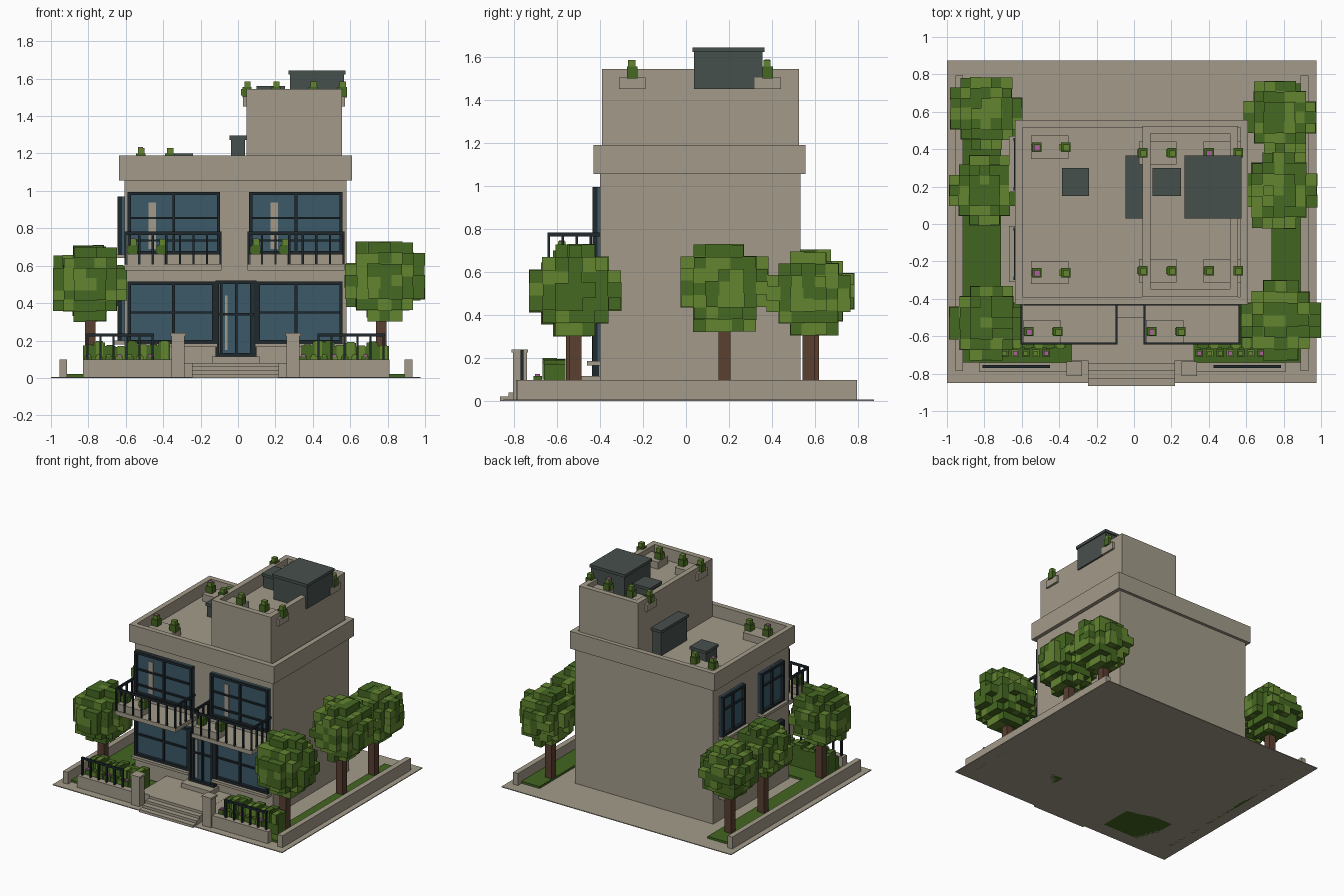
import bpy, bmesh, random
from mathutils import Vector

random.seed(4)
cube = bpy.data.objects.get("Cube")
if cube:
    bpy.data.objects.remove(cube)


def material(name, r, g, b):
    m = bpy.data.materials.new(name)
    m.use_nodes = True
    m.diffuse_color = (r, g, b, 1)
    node = m.node_tree.nodes["Principled BSDF"]
    node.inputs["Base Color"].default_value = (r, g, b, 1)
    node.inputs["Roughness"].default_value = 0.9
    return m


STONE = material("warm stone", .37, .33, .255)
SLATE = material("slate metal", .062, .08, .072)
GLASS = material("blue glass", .044, .1, .14)
FRAME = material("dark frame", .014, .022, .026)
LEAF = material("leaf green", .06, .14, .016)
LIGHT = material("light leaf green", .125, .235, .03)
LAWN = material("lawn green", .055, .13, .015)
BARK = material("brown bark", .1, .05, .03)
PINK = material("pink petals", .42, .12, .34)


def build(name, boxes, *mats):
    """Join boxes (x0, x1, y0, y1, z0, z1[, material slot]) into one object."""
    bm = bmesh.new()
    for b in boxes:
        lo, hi = Vector(b[0:6:2]), Vector(b[1:6:2])
        verts = bmesh.ops.create_cube(bm, size=1)["verts"]
        for v in verts:
            v.co = (lo + hi) / 2 + v.co * (hi - lo)
        if len(b) > 6:
            for f in verts[0].link_faces[:] + [f for v in verts for f in v.link_faces]:
                f.material_index = b[6]
    mesh = bpy.data.meshes.new(name)
    bm.to_mesh(mesh)
    bm.free()
    for m in mats:
        mesh.materials.append(m)
    ob = bpy.data.objects.new(name, mesh)
    bpy.context.collection.objects.link(ob)
    return ob


def ring(x0, x1, y0, y1, z0, z1, t):
    return [(x0, x1, y0, y0 + t, z0, z1), (x0, x1, y1 - t, y1, z0, z1),
            (x0, x0 + t, y0 + t, y1 - t, z0, z1), (x1 - t, x1, y0 + t, y1 - t, z0, z1)]


# Plot and house masses
build("ground_slab", [(-1, .975, -.85, .875, 0, .006)], STONE)
build("main_body", [(-.607, .58, -.4, .533, 0, 1.095)], STONE)
build("main_parapet", ring(-.635, .61, -.43, .556, 1.055, 1.19, .04), STONE)
build("upper_block", [(.045, .555, -.39, .525, 1.05, 1.45)], STONE)
build("upper_parapet", ring(.045, .555, -.39, .525, 1.45, 1.545, .042), STONE)


# Roof equipment
def unit(name, x0, x1, y0, y1, z0, z1):
    e = .008
    build(name, [(x0 + e, x1 - e, y0 + e, y1 - e, z0, z1 - .02),
                 (x0, x1, y0, y1, z1 - .022, z1)], SLATE)


unit("rooftop_cabin", .27, .575, .03, .365, 1.45, 1.645)
unit("stair_vent", -.045, .045, .03, .365, 1.095, 1.295)
unit("main_roof_hatch", -.385, -.24, .15, .3, 1.095, 1.2)
unit("upper_roof_hatch", .1, .25, .15, .3, 1.45, 1.56)


# Planters with two little shrubs each
def planter(name, x, y, z, first=.03, second=.185, flower=None):
    build(name + "_box", [(x, x + .2, y - .062, y + .062, z, z + .055)], STONE)
    shrubs = []
    for i, u in enumerate((first, second)):
        cx, top = x + u, z + .05
        shrubs += [(cx - .025, cx + .025, y - .025, y + .025, top, top + .055, 0),
                   (cx - .032, cx + .008, y - .018, y + .018, top + .01, top + .045, 1),
                   (cx - .014, cx + .02, y - .02, y + .014, top + .05, top + .085, 1)]
        if i == flower:
            shrubs.append((cx - .014, cx + .012, y - .016, y + .01, top + .08, top + .089, 2))
    build(name + "_shrubs", shrubs, LEAF, LIGHT, PINK)


for row, y in (("front", -.25), ("back", .38)):
    planter(row + "_upper_left_planter", .372, y, 1.45, flower=0 if y > 0 else None)
    planter(row + "_upper_right_planter", .028, y, 1.45, .02, .175)
planter("back_roof_planter", -.55, .41, 1.095, flower=0)
planter("front_roof_planter", -.55, -.26, 1.095, flower=0)


# Windows: u runs along the wall, d is the distance out from it
def window(name, wall, u0, u1, z0, z1, bars_u, bars_z, side=False, sill=0, strip=None):
    def put(a, b, d0, d1, lo, hi):
        if side:
            return (-wall - d1, -wall - d0, a, b, lo, hi)
        return (a, b, -wall - d1, -wall - d0, lo, hi)
    t = .018
    build(name + "_glass", [put(u0, u1, 0, .012, z0, z1)], GLASS)
    frame = [put(u0, u0 + t, 0, .036, z0, z1), put(u1 - t, u1, 0, .036, z0, z1),
             put(u0, u1, 0, .035, z0, z0 + t), put(u0, u1, 0, .035, z1 - t, z1)]
    frame += [put(u - .007, u + .007, 0, .028, z0, z1) for u in bars_u]
    frame += [put(u0, u1, 0, .026, z - .006, z + .006) for z in bars_z]
    build(name + "_frame", frame, FRAME)
    if sill:
        build(name + "_sill", [put(u0 - .01, u1 + .01, 0, sill, z0 - .02, z0)], STONE)
    if strip:
        build(name + "_curtain", [put(strip[0], strip[1], .012, .018, strip[2], strip[3])], STONE)


for label, x0, x1 in (("right", -.59, -.095), ("left", .06, .56)):
    mid = (x0 + x1) / 2
    window("upper_%s_window" % label, .4, x0, x1, .66, .995, [mid], [.855, .735],
           strip=(mid - .135, mid - .097, .69, .938))
window("lower_right_window", .4, -.59, -.12, .185, .515, [-.345], [.35], sill=.06)
window("lower_left_window", .4, .1, .56, .185, .515, [.31], [.35], sill=.06)
window("entrance_door", .402, -.12, .1, .115, .52, [-.09, -.01, .07], [.34],
       strip=(-.07, -.055, .15, .44))
for label, y in (("front", -.3), ("back", .18)):
    for level, z in (("lower", .2), ("upper", .66)):
        window("%s_%s_side_window" % (level, label), .607, y, y + .28, z, z + .31,
               [y + .14], [z + .2], side=True, sill=.06)

# Balconies
for label, x0 in (("right", -.607), ("left", .05)):
    x1, y0, y1, t = x0 + .52, -.645, -.4, .012
    build(label + "_balcony_slab", [(x0, x1, y0, y1, .575, .607)], STONE)
    rails = [(x0, x1, y0, y0 + t, .765, .783)]
    rails += [(x, x + t, y0, y1, .765, .783) for x in (x0, x1 - t)]
    for i in range(8):
        x = x0 + i * (x1 - x0 - t) / 7
        rails.append((x, x + t, y0, y0 + t, .6, .77))
    for i in range(1, 4):
        y = y0 + i * .065
        rails += [(x, x + t, y, y + t, .6, .77) for x in (x0, x1 - t)]
    build(label + "_balcony_railing", rails, FRAME)
    planter(label + "_balcony_planter", x0 + .015, -.575, .607, flower=0)

# Entrance steps and landing
steps = [(-.245, .22, -.866 + .04 * i, -.4, 0, .02 * (i + 1)) for i in range(4)]
build("entrance_steps", steps, STONE)
build("landing", [(-.335, .32, -.73, -.4, 0, .079)], STONE)
build("door_step", [(-.14, .115, -.5, -.4, .07, .115)], STONE)

# Garden walls, lawns, fences, hedges and flower rows
for label, a, b, lawn_in, gate, end, pier in (
        ("right", -.955, -.915, -.71, -.335, -.83, -.355),
        ("left", .89, .932, .735, .32, .81, .26)):
    s = -1 if a < 0 else 1
    inner, outer = (b, a) if a < 0 else (a, b)

    def span(p, q, *rest):
        return (min(p, q), max(p, q)) + rest

    build(label + "_side_wall", [(a, b, -.785, .795, 0, .098)], STONE)
    build(label + "_front_wall", [span(end, pier, -.79, -.74, 0, .098)], STONE)
    build(label + "_gate_pier", [(pier, pier + .07, -.805, -.74, 0, .225),
                                 (pier - .006, pier + .076, -.812, -.734, .225, .24)], STONE)
    build(label + "_lawn", [span(inner, lawn_in, -.74, .75, 0, .022),
                            span(lawn_in, gate, -.74, -.42, 0, .022)], LAWN)
    f0 = -.81 if s < 0 else .425
    fence = [(f0, f0 + .36, -.77, -.755, .222, .238)]
    for i in range(6):
        x = f0 + i * .0695
        fence.append((x, x + .012, -.77, -.755, .09, .23))
    build(label + "_fence", fence, FRAME)
    hedge = []
    for i in range(8):
        x = min(end, gate - .02 * -s) + i * .058
        h = random.uniform(.165, .2)
        hedge.append((x, x + .06, -.66, -.56, .02, h, 0))
        hedge.append((x + .012, x + .05, -.668, -.6, .1, h + .006, random.randint(0, 1)))
    build(label + "_hedge", hedge, LEAF, LIGHT)
    flowers = []
    for i in range(7):
        x = (-.8 if s < 0 else .35) + i * .055
        flowers += [(x - .02, x + .02, -.71, -.67, .02, .115, i % 2),
                    (x - .012, x + .012, -.702, -.678, .115, .125, 2 if i % 3 == 0 else 1)]
    build(label + "_flower_row", flowers, LEAF, LIGHT, PINK)


# Trees with blocky crowns
def tree(name, x, y, z, r, trunk_x):
    w = .028
    build(name + "_trunk", [(trunk_x - w, trunk_x + w, y - w, y + w, .01, z - r * .3),
                            (trunk_x, trunk_x + .07, y - .015, y + .015, z - r, z - r + .04)], BARK)
    n, cell = 3, r / 3.5
    blocks = []
    for i in range(-n, n + 1):
        for j in range(-n, n + 1):
            for k in range(-n, n + 1):
                d = (i * i + j * j + k * k) ** .5
                if 1.9 < d < random.uniform(3.15, 3.7):
                    h = cell * random.uniform(.5, .6)
                    cx, cy, cz = x + i * cell, y + j * cell, z + k * cell
                    blocks.append((cx - h, cx + h, cy - h, cy + h, cz - h, cz + h,
                                   1 if random.random() < .4 else 0))
    build(name + "_crown", blocks, LEAF, LIGHT)


tree("right_back_tree", -.79, .59, .51, .19, -.79)
tree("right_middle_tree", -.8, .18, .52, .185, -.79)
tree("right_front_tree", -.79, -.53, .5, .195, -.79)
tree("left_back_tree", .78, .57, .5, .19, .765)
tree("left_middle_tree", .775, .18, .525, .2, .765)
tree("left_front_tree", .785, -.515, .515, .21, .765)
